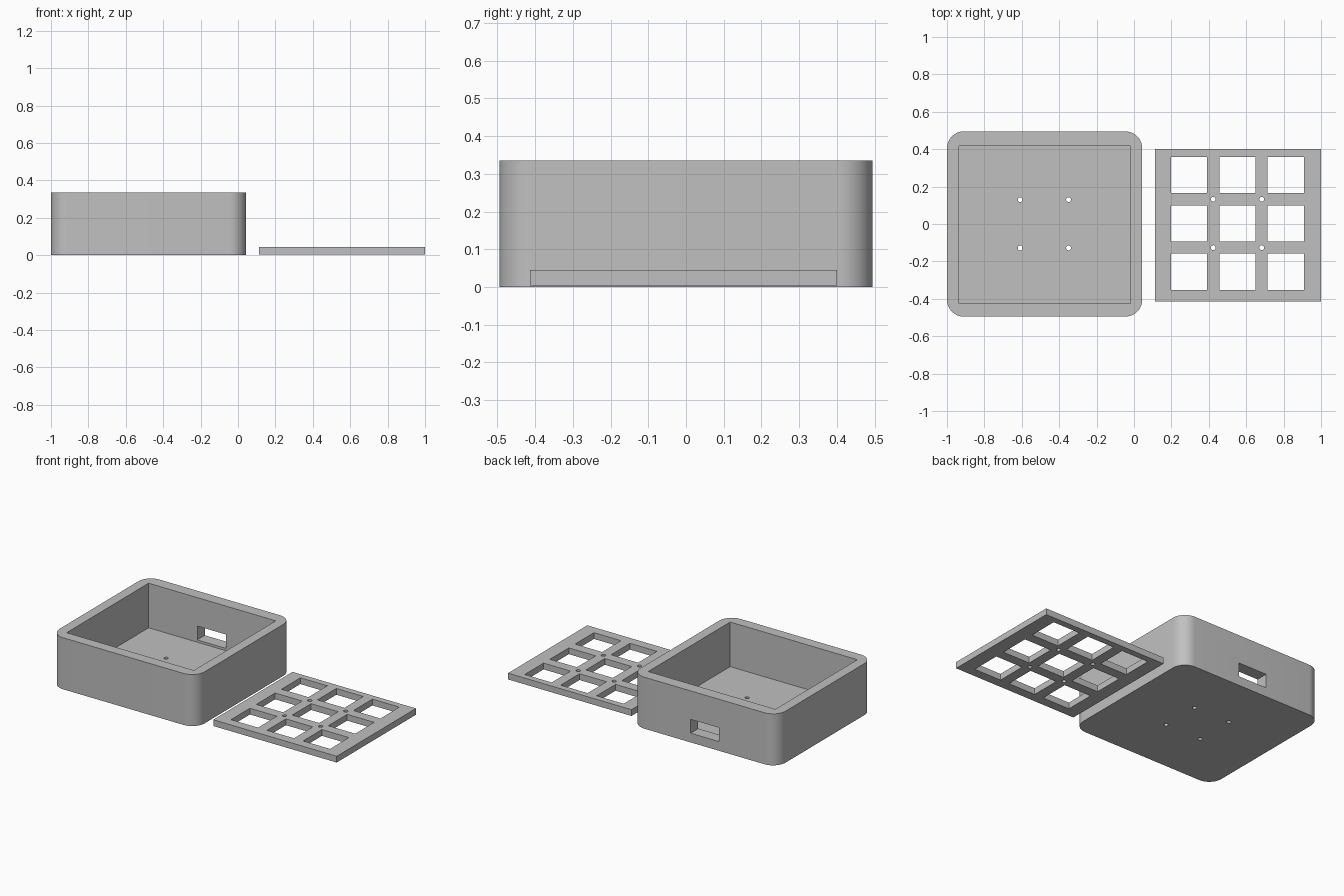
import bpy, bmesh
from mathutils import Matrix, Vector

cube = bpy.data.objects.get("Cube")
if cube:
    bpy.data.objects.remove(cube, do_unlink=True)

grey = bpy.data.materials.new("light_grey_plastic")
grey.use_nodes = True
colour = (0.53, 0.53, 0.53, 1)
grey.diffuse_color = colour
grey.node_tree.nodes["Principled BSDF"].inputs["Base Color"].default_value = colour


def add_block(bm, low, high):
    """Add a box between two opposite corners."""
    low, high = Vector(low), Vector(high)
    place = Matrix.Translation((low + high) / 2) @ Matrix.Diagonal((high - low).to_4d())
    return bmesh.ops.create_cube(bm, size=1, matrix=place)["verts"]


def add_pin(bm, x, y, radius=0.013):
    """Add a vertical cylinder for a screw hole."""
    bmesh.ops.create_cone(bm, cap_ends=True, segments=24, radius1=radius, radius2=radius,
                          depth=0.2, matrix=Matrix.Translation((x, y, 0.03)))


def make_object(name, bm):
    mesh = bpy.data.meshes.new(name)
    bm.to_mesh(mesh)
    bm.free()
    mesh.materials.append(grey)
    obj = bpy.data.objects.new(name, mesh)
    bpy.context.collection.objects.link(obj)
    return obj


def cut(target, bm):
    """Subtract a cutter mesh from the target, then discard the cutter."""
    cutter = make_object("cutter", bm)
    cutter.hide_render = True
    mod = target.modifiers.new("cut", 'BOOLEAN')
    mod.operation, mod.solver, mod.object = 'DIFFERENCE', 'EXACT', cutter
    bpy.context.view_layer.objects.active = target
    bpy.ops.object.modifier_apply(modifier=mod.name)
    bpy.data.objects.remove(cutter, do_unlink=True)


def smooth(obj):
    bpy.ops.object.select_all(action='DESELECT')
    obj.select_set(True)
    bpy.context.view_layer.objects.active = obj
    bpy.ops.object.shade_smooth_by_angle(angle=0.6)


# Case body with rounded upright corners
bm = bmesh.new()
add_block(bm, (-1, -0.495, 0), (0.044, 0.495, 0.335))
uprights = [e for e in bm.edges if abs(e.verts[0].co.z - e.verts[1].co.z) > 0.1]
bmesh.ops.bevel(bm, geom=uprights, offset=0.09, segments=12, profile=0.5, affect='EDGES')
case = make_object("case", bm)

# Open cavity
bm = bmesh.new()
add_block(bm, (-0.935, -0.425, 0.045), (-0.02, 0.417, 0.5))
cut(case, bm)

# Cable slot through the back wall
bm = bmesh.new()
add_block(bm, (-0.585, 0.35, 0.06), (-0.38, 0.6, 0.15))
cut(case, bm)

# Screw holes in the case floor
bm = bmesh.new()
for x in (-0.608, -0.35):
    for y in (-0.128, 0.13):
        add_pin(bm, x, y)
cut(case, bm)
smooth(case)

# Switch plate with a three by three grid of windows
bm = bmesh.new()
add_block(bm, (0.112, -0.414, 0.004), (1, 0.4, 0.045))
plate = make_object("switch_plate", bm)
bm = bmesh.new()
half, pitch = 0.097, 0.259
for i in (-1, 0, 1):
    for j in (-1, 0, 1):
        x, y = 0.553 + i * pitch, 0.003 + j * pitch
        add_block(bm, (x - half, y - half, -0.1), (x + half, y + half, 0.2))
# Screw holes between the windows
for i in (-0.5, 0.5):
    for j in (-0.5, 0.5):
        add_pin(bm, 0.553 + i * pitch, 0.003 + j * pitch)
cut(plate, bm)
smooth(plate)
